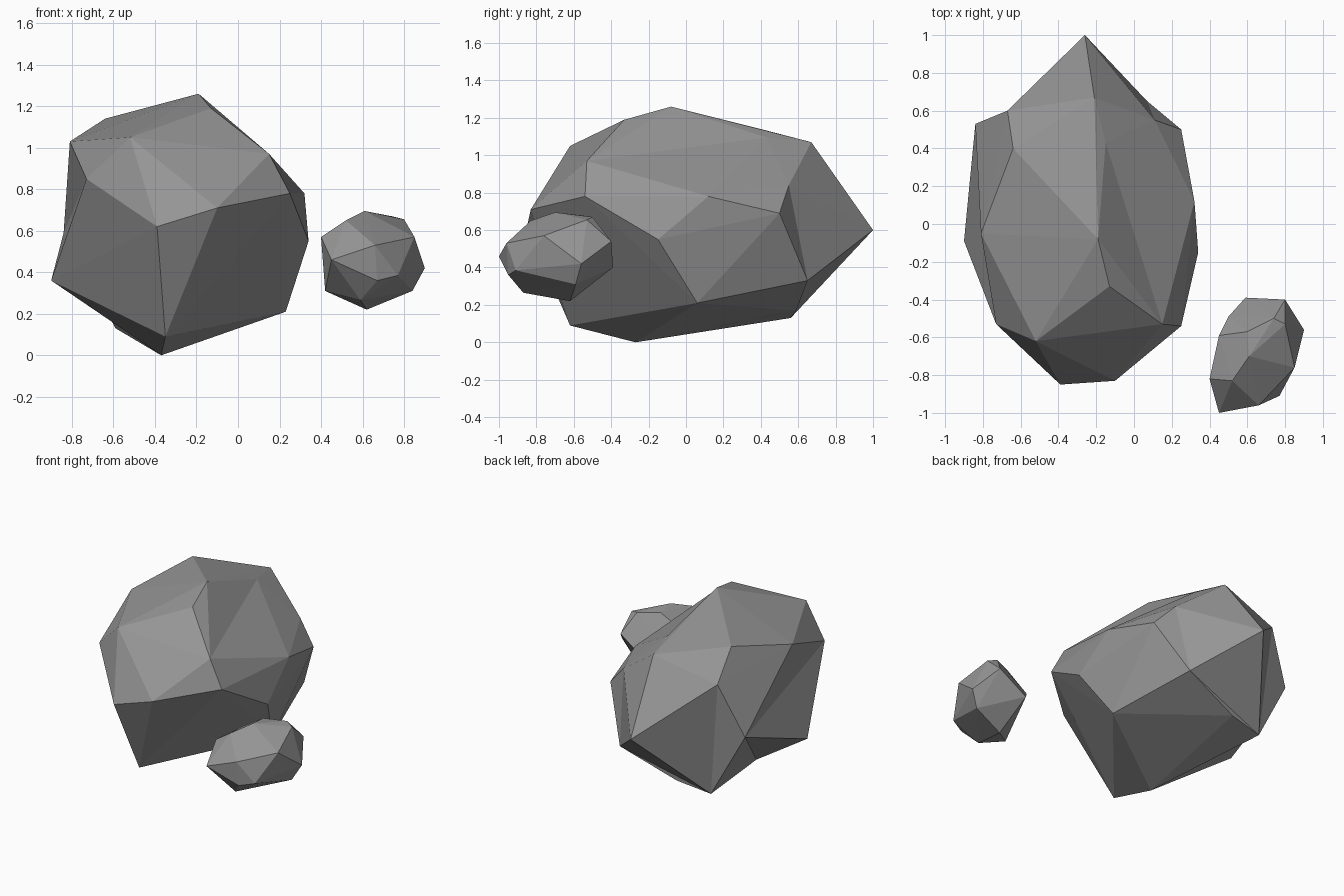
import bpy
import bmesh
from mathutils import Vector

# Remove the default object
default_cube = bpy.data.objects.get("Cube")
if default_cube:
    bpy.data.objects.remove(default_cube, do_unlink=True)


def make_material(name, colour):
    """One plain flat colour, shown in viewport and render."""
    material = bpy.data.materials.new(name)
    material.use_nodes = True
    material.diffuse_color = colour
    shader = next(n for n in material.node_tree.nodes if n.type == 'BSDF_PRINCIPLED')
    shader.inputs["Base Color"].default_value = colour
    shader.inputs["Roughness"].default_value = 0.9
    return material


def make_rock(name, corners, hollows, material):
    """Stretch a faceted skin around named corners, then turn the listed
    convex edges inward so that they become shallow hollows."""
    bm = bmesh.new()
    verts = {key: bm.verts.new(Vector(place)) for key, place in corners.items()}
    bmesh.ops.convex_hull(bm, input=bm.verts)
    for start, end in hollows:
        edge = bm.edges.get((verts[start], verts[end]))
        if edge:
            bmesh.utils.edge_rotate(edge, True)

    # Drop corners that ended up inside the skin
    loose = [vert for vert in bm.verts if not vert.link_faces]
    bmesh.ops.delete(bm, geom=loose, context='VERTS')
    bmesh.ops.recalc_face_normals(bm, faces=bm.faces)
    for face in bm.faces:
        face.smooth = False

    mesh = bpy.data.meshes.new(name)
    bm.to_mesh(mesh)
    bm.free()
    mesh.materials.append(material)
    rock = bpy.data.objects.new(name, mesh)
    bpy.context.scene.collection.objects.link(rock)


stone_grey = make_material("stone grey", (0.3, 0.3, 0.3, 1.0))

# Large boulder
large_corners = {
    # crown
    "peak": (-.19, -.08, 1.26),
    "peak_front": (-.13, -.33, 1.19),
    "ridge_back": (-.21, .67, 1.07),
    "ridge_side": (-.15, .43, 1.095),
    "crown_back_left": (-.64, .4, 1.14),
    "crown_front_left": (-.52, -.62, 1.05),
    "crown_left": (-.81, -.05, 1.03),
    # shoulder
    "shoulder_front": (.15, -.53, .97),
    "shoulder_front_right": (.25, -.54, .78),
    "shoulder_right": (.32, .12, .78),
    "shoulder_back_right": (.11, .55, .84),
    "shoulder_back_left": (-.67, .6, .95),
    "shoulder_front_left": (-.73, -.53, .85),
    # waist
    "nose_right": (-.1, -.83, .71),
    "nose_left": (-.39, -.85, .62),
    "waist_right": (.34, -.15, .55),
    "waist_back_right": (.25, .5, .69),
    "back_tip": (-.26, 1, .6),
    "waist_back_left": (-.84, .53, .59),
    # underside
    "belly_left": (-.9, -.09, .36),
    "belly_back": (.07, .65, .33),
    "belly_right": (.23, .06, .21),
    "keel_front": (-.35, -.62, .09),
    "keel": (-.37, -.27, 0),
    "heel_left": (-.59, .56, .13),
    "heel": (-.34, .59, .17),
}
large_hollows = [
    ("peak", "shoulder_right"),
    ("back_tip", "waist_back_right"),
    ("back_tip", "waist_back_left"),
    ("back_tip", "heel"),
    ("belly_left", "heel_left"),
    ("belly_left", "crown_left"),
]
make_rock("large_boulder", large_corners, large_hollows, stone_grey)

# Small rock resting beside it
small_corners = {
    # crown
    "peak": (.61, -.7, .695),
    "peak_back": (.6, -.57, .68),
    "crown_back": (.74, -.5, .67),
    "crown_right": (.8, -.53, .655),
    "crown_front": (.52, -.83, .65),
    # waist
    "waist_left": (.4, -.82, .57),
    "waist_front": (.66, -.96, .53),
    "front_tip": (.45, -1, .46),
    "waist_right": (.85, -.76, .57),
    "waist_back": (.8, -.4, .54),
    "waist_back_left": (.5, -.49, .5),
    "shoulder_left": (.45, -.59, .59),
    "right_tip": (.9, -.56, .42),
    # underside
    "belly_front_right": (.77, -.91, .385),
    "belly_front": (.67, -.95, .36),
    "belly_back": (.59, -.39, .4),
    "belly_right": (.84, -.59, .31),
    "belly_left": (.42, -.8, .31),
    "keel_front": (.59, -.87, .265),
    "keel": (.62, -.62, .22),
}
make_rock("small_rock", small_corners, [], stone_grey)
